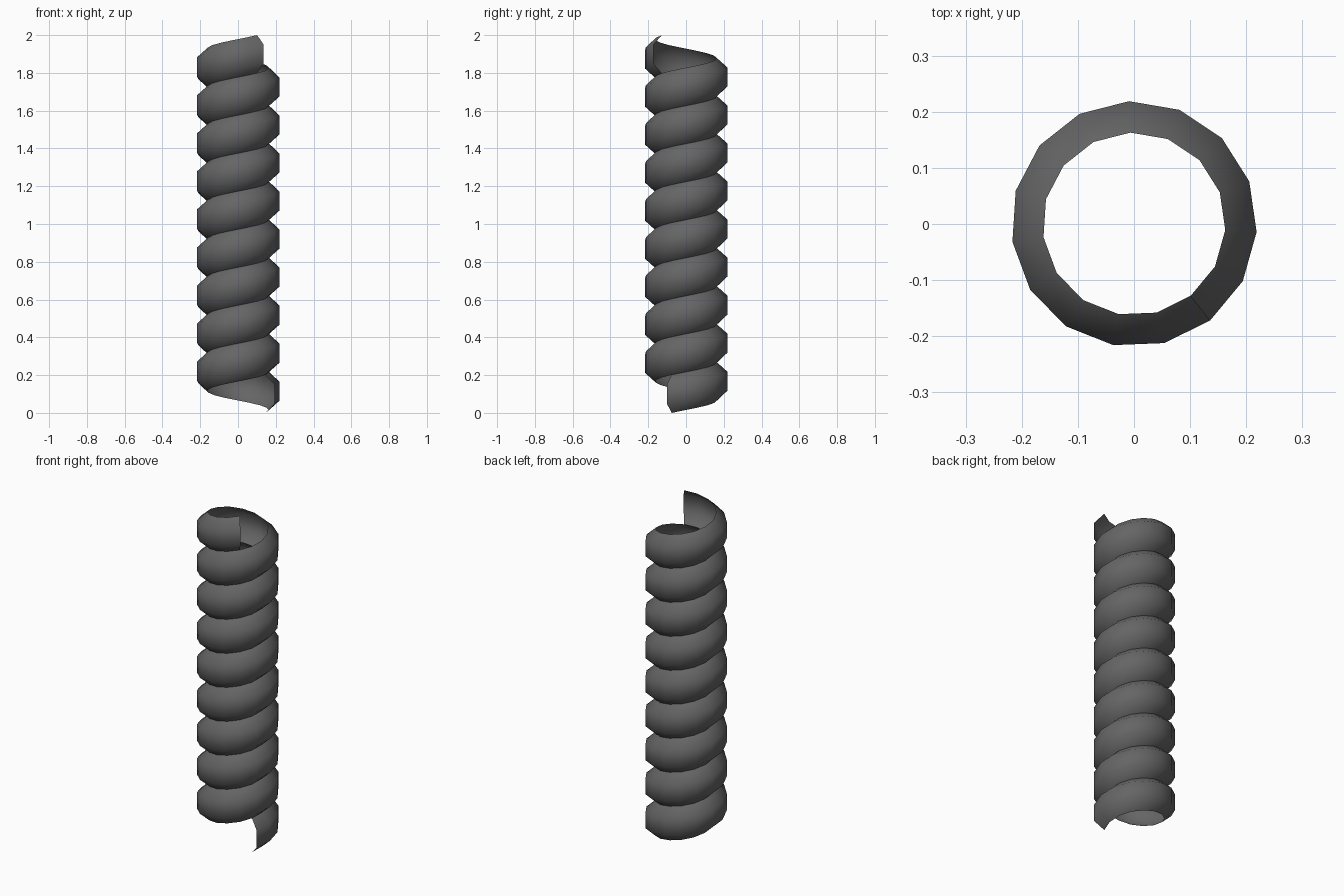
import bpy, bmesh
from math import radians, cos, sin
from mathutils import Vector

cube = bpy.data.objects.get("Cube")
if cube:
    bpy.data.objects.remove(cube, do_unlink=True)

# Dark grey surface
grey = bpy.data.materials.new("dark_grey")
colour = (0.13, 0.13, 0.13, 1)
grey.use_nodes = True
grey.diffuse_color = colour
grey.node_tree.nodes["Principled BSDF"].inputs["Base Color"].default_value = colour

# Coil dimensions: each turn meets the one above it
SIDES = 15
STEPS = 9 * SIDES - 1
PITCH = 2 / (STEPS / SIDES + 1)
START = radians(-27.7)
INNER, OUTER = 0.163, 0.219
profile = [(INNER, 0), (OUTER, 0.05), (OUTER, PITCH - 0.05), (INNER, PITCH)]

# Open channel profile swept up a helix
bm = bmesh.new()
verts = [bm.verts.new((r * cos(START), r * sin(START), z)) for r, z in profile]
edges = [bm.edges.new(pair) for pair in zip(verts, verts[1:])]
bmesh.ops.spin(bm, geom=verts + edges, cent=(0, 0, 0), axis=(0, 0, 1),
               dvec=(0, 0, PITCH / SIDES), angle=radians(360 / SIDES) * STEPS,
               steps=STEPS, use_merge=False)

# Turn the faces outward
bm.normal_update()
for face in bm.faces:
    centre = face.calc_center_median()
    if face.normal.dot(Vector((centre.x, centre.y, 0))) < 0:
        face.normal_flip()
    face.smooth = True

mesh = bpy.data.meshes.new("spiral_coil")
bm.to_mesh(mesh)
bm.free()
mesh.materials.append(grey)
coil = bpy.data.objects.new("spiral_coil", mesh)
bpy.context.collection.objects.link(coil)
